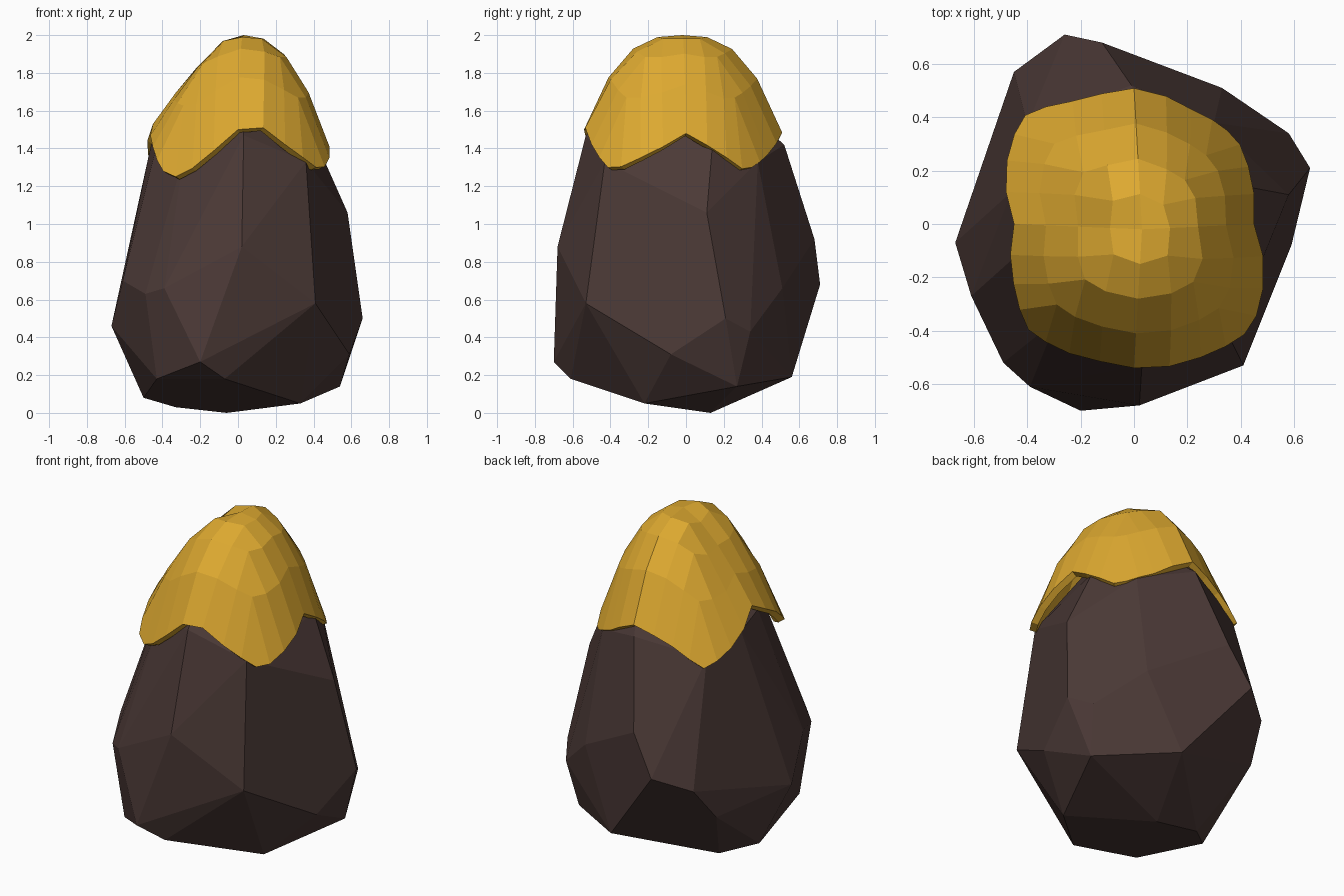
import bpy, bmesh, math

if "Cube" in bpy.data.objects:
    bpy.data.objects.remove(bpy.data.objects["Cube"])


def finish(name, bm, color):
    me = bpy.data.meshes.new(name)
    bmesh.ops.recalc_face_normals(bm, faces=bm.faces)
    bm.to_mesh(me)
    bm.free()
    ob = bpy.data.objects.new(name, me)
    bpy.context.collection.objects.link(ob)
    mat = bpy.data.materials.new(name + "_material")
    mat.diffuse_color = (*color, 1)
    mat.use_nodes = True
    mat.node_tree.nodes["Principled BSDF"].inputs["Base Color"].default_value = mat.diffuse_color
    me.materials.append(mat)
    return ob


# Rock body: faceted convex boulder from its corner points
corners = [
    # underside
    (-.06, .13, 0), (-.33, .15, .03), (-.50, 0, .08), (.33, -.22, .05),
    (.54, .27, .14), (.12, .56, .19), (-.07, -.61, .18), (-.43, -.49, .18),
    # belly
    (-.20, -.70, .27), (.41, -.53, .58), (.02, -.68, .88), (-.39, -.61, .66),
    (-.49, -.52, .63), (-.61, -.27, .70), (-.67, -.07, .46), (.59, -.08, .31),
    (.66, .21, .50), (.58, .34, .43), (.33, .51, .66), (-.26, .71, .68),
    (-.12, .68, .92), (-.45, .57, .60), (-.50, .42, .40), (.58, .11, 1.06),
    # shoulder and crown under the cap
    (.03, -.53, 1.47), (.36, -.43, 1.33), (.42, .14, 1.42), (.30, .38, 1.33),
    (-.01, .52, 1.42), (-.40, .37, 1.33), (-.46, .12, 1.42), (-.42, -.1, 1.46),
    (-.29, -.36, 1.35), (.2, .1, 1.75), (.0, -.25, 1.75), (-.1, .2, 1.7),
]
bm = bmesh.new()
for c in corners:
    bm.verts.new(c)
bmesh.ops.convex_hull(bm, input=bm.verts)
loose = [v for v in bm.verts if not v.link_faces]
bmesh.ops.delete(bm, geom=loose, context='VERTS')
bmesh.ops.dissolve_limit(bm, angle_limit=math.radians(4), verts=bm.verts, edges=bm.edges)
finish("rock_body", bm, (.07, .041, .037))

# Cap rim: angle in degrees, radius, height
rim = [(0, .45, 1.48), (20, .47, 1.39), (39, .50, 1.28), (65, .48, 1.37),
       (88, .51, 1.49), (112, .50, 1.42), (136, .58, 1.28), (158, .52, 1.39),
       (180, .45, 1.53), (205, .50, 1.42), (225, .56, 1.28), (236, .55, 1.24),
       (255, .53, 1.38), (270, .54, 1.50), (284, .55, 1.51), (298, .56, 1.41),
       (318, .59, 1.28), (340, .52, 1.38), (360, .45, 1.48)]


def rim_at(a):
    d = math.degrees(a) % 360
    for p, q in zip(rim, rim[1:]):
        if d <= q[0]:
            f = (d - p[0]) / (q[0] - p[0])
            return p[1] + (q[1] - p[1]) * f, p[2] + (q[2] - p[2]) * f


# Draped cap: square grid wrapped into a dome, its corners hang as lobes
N = 8
bm = bmesh.new()
grid = []
for j in range(N + 1):
    for i in range(N + 1):
        u, v = 2 * i / N - 1, 2 * j / N - 1
        s = max(abs(u), abs(v))
        a = math.atan2(v, u)
        r, z = rim_at(a)
        # steeper shoulders front and back, straight slope on the left
        p = 2.4 + .4 * math.sin(a) ** 2 - .9 * max(0, -math.cos(a)) ** 3
        grid.append(bm.verts.new((r * s * math.cos(a) + .03 * (1 - s),
                                  r * s * math.sin(a) - .02 * (1 - s),
                                  2 - (2 - z) * s ** p)))
for j in range(N):
    for i in range(N):
        k = j * (N + 1) + i
        bm.faces.new((grid[k], grid[k + 1], grid[k + N + 2], grid[k + N + 1]))
cap = finish("golden_cap", bm, (.73, .40, .03))
if cap.data.polygons[N * N // 2 + N // 2].normal.z < 0:
    cap.data.flip_normals()
shell = cap.modifiers.new("thickness", 'SOLIDIFY')
shell.thickness = .04
shell.offset = -1
